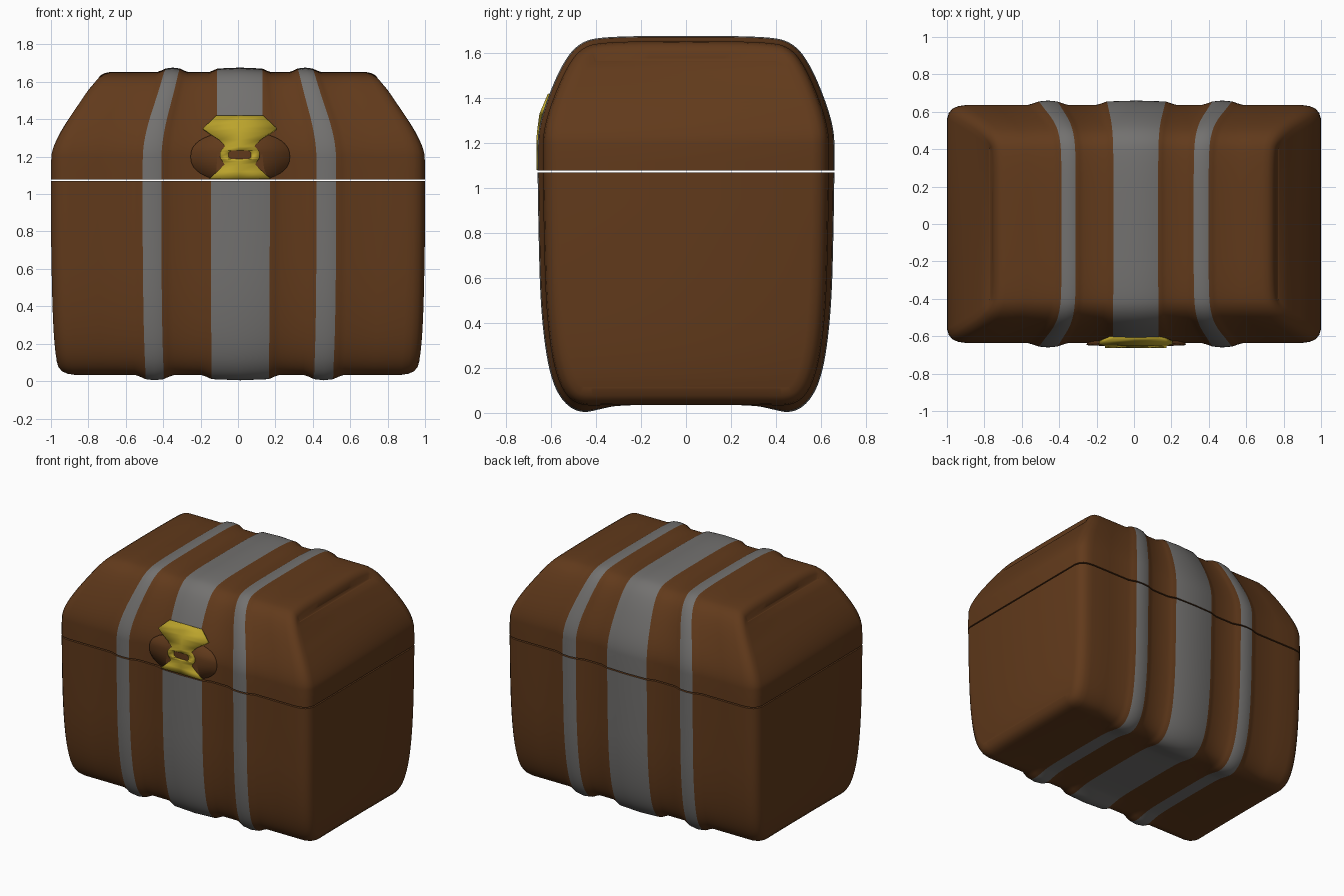
import bpy, bmesh, math
from mathutils import Vector

if "Cube" in bpy.data.objects:
    bpy.data.objects.remove(bpy.data.objects["Cube"])


def material(name, rgb):
    m = bpy.data.materials.new(name)
    m.diffuse_color = (*rgb, 1)
    m.use_nodes = True
    m.node_tree.nodes["Principled BSDF"].inputs["Base Color"].default_value = m.diffuse_color
    return m


WOOD = material("wood", (0.12, 0.042, 0.011))
IRON = material("iron", (0.17, 0.165, 0.16))
BRASS = material("brass", (0.5, 0.37, 0.025))

# Strap extents along the length, and the bulge they press into the wood
STRAPS = [(-0.51, -0.41), (-0.145, 0.17), (0.42, 0.525)]
BULGE = 0.024


def finish(bm, name, mats):
    mesh = bpy.data.meshes.new(name)
    bm.to_mesh(mesh)
    bm.free()
    ob = bpy.data.objects.new(name, mesh)
    bpy.context.collection.objects.link(ob)
    for m in mats:
        mesh.materials.append(m)
    bpy.ops.object.select_all(action='DESELECT')
    ob.select_set(True)
    bpy.context.view_layer.objects.active = ob
    bpy.ops.object.shade_smooth_by_angle(angle=math.radians(40))
    return ob


def smooth(points, rounds=3):
    """Corner cutting that keeps both end points."""
    pts = [Vector(p) for p in points]
    for _ in range(rounds):
        new = [pts[0]]
        for a, b in zip(pts, pts[1:]):
            new += [a.lerp(b, 0.25), a.lerp(b, 0.75)]
        pts = new + [pts[-1]]
    return pts


def stations():
    """Rings along the length: (position, inset, bulge)."""
    end = [(1, 0.075), (0.99, 0.042), (0.97, 0.019), (0.94, 0.006), (0.9, 0), (0.75, 0)]
    out = [(-u, i, 0) for u, i in end]
    for a, b in STRAPS:
        out += [(a - 0.06, 0, 0), (a - 0.03, 0, 0.35), (a, 0, 0.8), ((a + b) / 2, 0, 1),
                (b, 0, 0.8), (b + 0.03, 0, 0.35), (b + 0.06, 0, 0)]
    return out + [(u, i, 0) for u, i in reversed(end)]


def shell(name, half, centre_z, is_lid):
    """Loft a mirrored section (y, z, length taper, bulge weight) along x."""
    prof = smooth(half + [(-y, z, t, w) for y, z, t, w in reversed(half[:-1])])
    n = len(prof)
    normals = []
    for i, p in enumerate(prof):
        d = prof[min(i + 1, n - 1)] - prof[max(i - 1, 0)]
        nrm = Vector((d[1], -d[0]))
        if nrm.dot(Vector((p[0], p[1] - centre_z))) < 0:
            nrm.negate()
        if i in (0, n - 1):
            nrm.y = 0
        normals.append(nrm.normalized())
    bm = bmesh.new()
    rings = []
    for u, inset, bulge in stations():
        ring = []
        for (y, z, t, w), nrm in zip(prof, normals):
            off = BULGE * bulge * w - inset
            if is_lid and y < 0 and abs(u) < 0.18:
                t = min(t, 0.77)
            ring.append(bm.verts.new((u * t, y + nrm.x * off, z + nrm.y * off)))
        rings.append((u, ring))
    for (u0, r0), (u1, r1) in zip(rings, rings[1:]):
        mid = (u0 + u1) / 2
        strap = any(a < mid < b for a, b in STRAPS)
        for i in range(n - 1):
            f = bm.faces.new((r0[i], r0[i + 1], r1[i + 1], r1[i]))
            c = f.calc_center_median()
            behind_latch = is_lid and abs(mid) < 0.2 and c.y < 0 and c.z < 1.405
            f.material_index = int(strap and not behind_latch)
    # end walls as strips from front to back
    for ring in (rings[0][1], rings[-1][1]):
        for i in range((n - 1) // 2):
            bm.faces.new(list(dict.fromkeys(
                (ring[i], ring[i + 1], ring[n - 2 - i], ring[n - 1 - i]))))
    # flat face at the seam
    bmesh.ops.edgeloop_fill(bm, edges=[e for e in bm.edges if e.is_boundary])
    bmesh.ops.recalc_face_normals(bm, faces=bm.faces)
    return finish(bm, name, [WOOD, IRON])


shell("chest_body", [
    (0.636, 1.07, 1, 1), (0.632, 0.8, 1, 1), (0.624, 0.5, 0.995, 1), (0.602, 0.28, 0.988, 1),
    (0.568, 0.14, 0.978, 1.1), (0.52, 0.062, 0.97, 1.2), (0.46, 0.033, 0.97, 1.45),
    (0.38, 0.034, 0.97, 0.7), (0.3, 0.035, 0.97, 0), (0, 0.036, 0.97, 0)], 0.6, False)

shell("chest_lid", [
    (0.636, 1.079, 1, 1), (0.636, 1.16, 1, 1), (0.635, 1.25, 0.995, 1), (0.602, 1.37, 0.945, 1),
    (0.535, 1.53, 0.84, 1), (0.47, 1.62, 0.785, 1), (0.38, 1.65, 0.76, 1),
    (0, 1.653, 0.76, 1)], 1.2, True)


def lid_front(z):
    """Front surface of the latch, following the slope of the lid."""
    pts = [(1.0, 0.664), (1.24, 0.664), (1.33, 0.652), (1.42, 0.614), (1.5, 0.58)]
    for (z0, y0), (z1, y1) in zip(pts, pts[1:]):
        if z <= z1:
            return -(y0 + (y1 - y0) * (z - z0) / (z1 - z0))


def plate(name, rows, cx, back, push, thick, mat):
    """Mirrored sheet from rows (z, inner half width, outer half width)."""
    bm = bmesh.new()
    for s in (-1, 1):
        for (z0, a0, b0), (z1, a1, b1) in zip(rows, rows[1:]):
            y0, y1 = lid_front(z0) + back, lid_front(z1) + back
            q = [(cx + s * a0, y0, z0), (cx + s * b0, y0 + push, z0),
                 (cx + s * b1, y1 + push, z1), (cx + s * a1, y1, z1)]
            bm.faces.new([bm.verts.new(p) for p in (q if s > 0 else q[::-1])])
    bmesh.ops.remove_doubles(bm, verts=bm.verts, dist=0.0005)
    ob = finish(bm, name, [mat])
    mod = ob.modifiers.new("thickness", 'SOLIDIFY')
    mod.thickness = thick
    mod.offset = -1


# Rounded wooden backing of the latch
backing = []
for k in range(17):
    z = 1.081 + 0.252 * k / 16
    backing.append((z, 0, 0.265 * max(0.0, 1 - abs((z - 1.2) / 0.138) ** 2.4) ** 0.5))
plate("latch_backing", backing, 0.012, 0.004, 0.012, 0.03, WOOD)

# Brass latch with a keyhole ring at its waist
plate("latch", [
    (1.081, 0, 0.165), (1.12, 0, 0.122), (1.158, 0, 0.082), (1.175, 0, 0.092), (1.187, 0, 0.102),
    (1.188, 0.045, 0.102), (1.197, 0.06, 0.106), (1.222, 0.06, 0.106), (1.233, 0.045, 0.1),
    (1.234, 0, 0.1), (1.256, 0, 0.078), (1.29, 0, 0.11), (1.33, 0, 0.165), (1.353, 0, 0.197),
    (1.385, 0, 0.162), (1.42, 0, 0.125)], 0.01, 0, 0, 0.02, BRASS)
